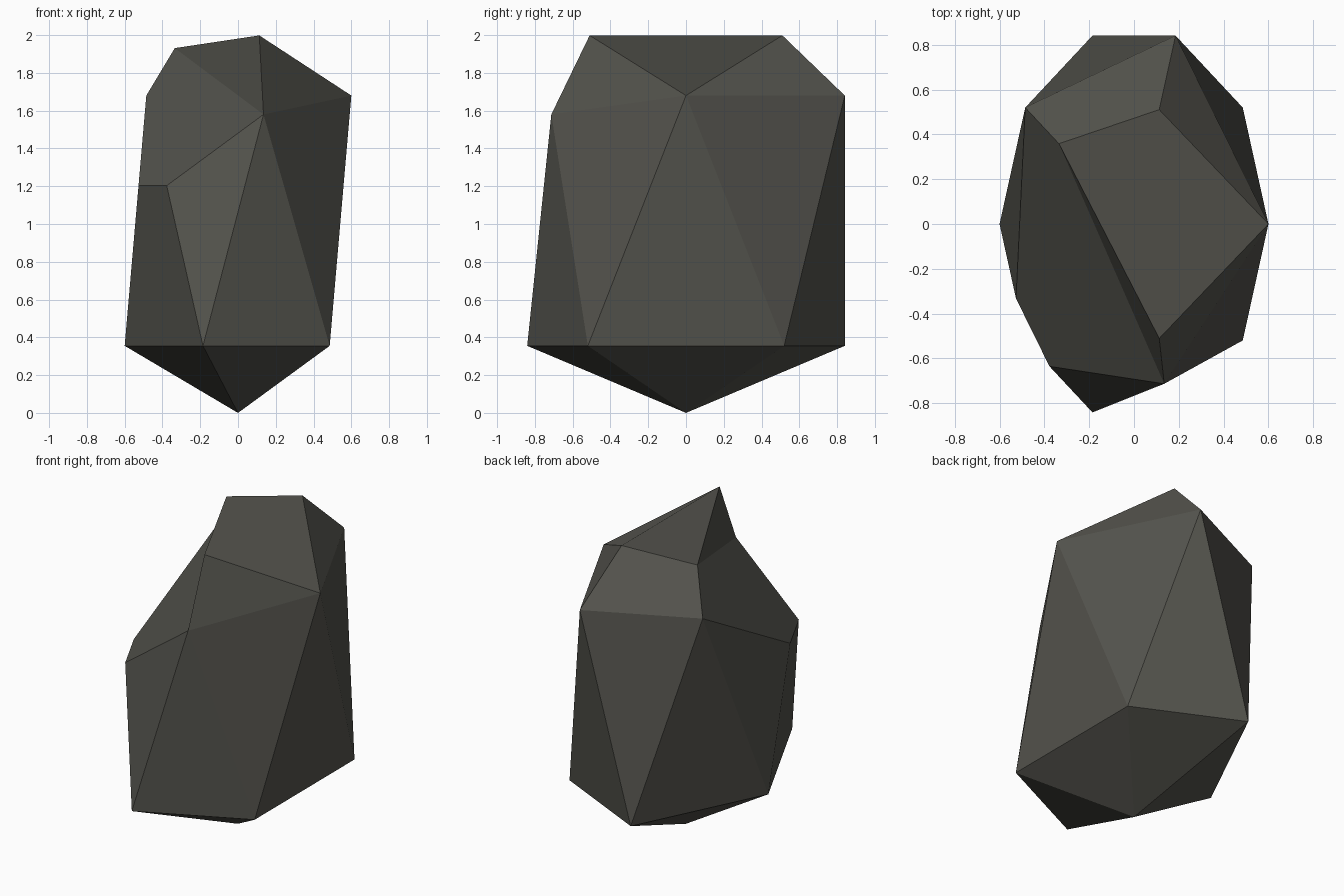
import bpy
import bmesh
from math import cos, sin, radians
from mathutils import Vector

cube = bpy.data.objects.get("Cube")
if cube:
    bpy.data.objects.remove(cube, do_unlink=True)


def stone_material():
    mat = bpy.data.materials.new("dark_grey_stone")
    colour = (0.088, 0.087, 0.074, 1)
    mat.use_nodes = True
    mat.diffuse_color = colour
    bsdf = next(n for n in mat.node_tree.nodes if n.type == 'BSDF_PRINCIPLED')
    bsdf.inputs["Base Color"].default_value = colour
    bsdf.inputs["Roughness"].default_value = 0.9
    return mat


def ring(z, turn):
    """Five points on an ellipse at height z."""
    angles = [radians(turn + 72 * k) for k in range(5)]
    return [Vector((0.6 * cos(a), 0.884 * sin(a), z)) for a in angles]


# Stretched icosahedron: two staggered rings and two poles
upper, lower = ring(1.68, 0), ring(0.355, 36)
peak, base = Vector((0, 0, 2.49)), Vector((0, 0, 0))

# Corners where the peak and the front right shoulder are broken off
crest_front = peak.lerp(upper[4], 0.607)
crest_back = peak.lerp(upper[1], 0.607)
crest_right = peak.lerp(upper[2], 0.69)
chip_right = upper[3].lerp(lower[2], 0.36)
chip_front = upper[3].lerp(lower[3], 0.36)
shoulder = Vector((0.135, -0.713, 1.58))

east, north, west = upper[:3]
l0, l1, l2, l3, l4 = lower

faces = [
    # Broken top
    (crest_front, east, crest_back, crest_right),
    (crest_right, crest_back, north, west),
    (crest_back, east, north),
    (crest_front, shoulder, east),
    (crest_right, shoulder, crest_front),
    # Large slanted break
    (crest_right, west, chip_right, chip_front, shoulder),
    # Side facets
    (east, l4, l0), (east, l0, north), (north, l0, l1), (north, l1, west),
    (west, l1, l2), (west, l2, chip_right),
    (chip_right, l2, l3, chip_front), (chip_front, l3, shoulder),
    (shoulder, l3, l4), (shoulder, l4, east),
]
# Pointed underside
faces += [(base, lower[(k + 1) % 5], lower[k]) for k in range(5)]

bm = bmesh.new()
made = {}
for face in faces:
    corners = []
    for p in face:
        key = p.to_tuple(4)
        if key not in made:
            made[key] = bm.verts.new(p)
        corners.append(made[key])
    bm.faces.new(corners)
bmesh.ops.recalc_face_normals(bm, faces=bm.faces[:])

mesh = bpy.data.meshes.new("rock")
bm.to_mesh(mesh)
bm.free()
mesh.materials.append(stone_material())
rock = bpy.data.objects.new("rock", mesh)
bpy.context.collection.objects.link(rock)
